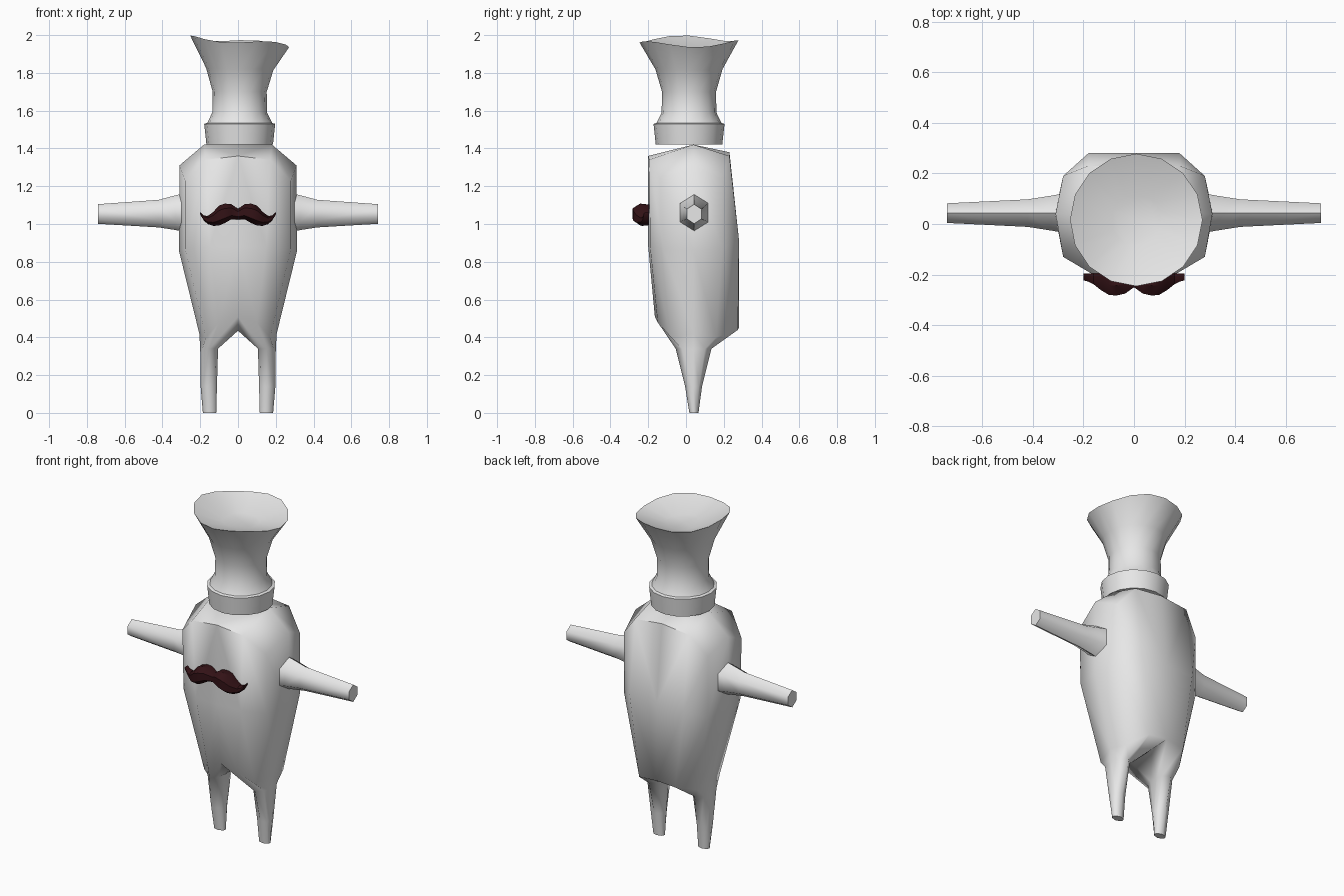
import bpy, bmesh, math
from math import sin, cos, radians, tau

if "Cube" in bpy.data.objects:
    bpy.data.objects.remove(bpy.data.objects["Cube"])


def material(name, rgb):
    m = bpy.data.materials.new(name)
    m.diffuse_color = (*rgb, 1)
    m.use_nodes = True
    m.node_tree.nodes["Principled BSDF"].inputs["Base Color"].default_value = m.diffuse_color
    return m


WHITE = material("off_white", (0.8, 0.8, 0.8))
MAROON = material("dark_maroon", (0.033, 0.006, 0.008))


def finish(name, verts, faces, mat, angle=60, mirror=False):
    bm = bmesh.new()
    vs = [bm.verts.new(v) for v in verts]
    for f in faces:
        bm.faces.new([vs[i] for i in f])
    bmesh.ops.recalc_face_normals(bm, faces=bm.faces)
    me = bpy.data.meshes.new(name)
    bm.to_mesh(me)
    bm.free()
    me.materials.append(mat)
    for p in me.polygons:
        p.use_smooth = True
    me.set_sharp_from_angle(angle=radians(angle))
    ob = bpy.data.objects.new(name, me)
    bpy.context.collection.objects.link(ob)
    if mirror:
        mod = ob.modifiers.new("mirror", "MIRROR")
        mod.use_clip = True
        mod.merge_threshold = 0.001
    return ob


def strip(a, b, n, closed=True):
    """Quads between the n-point rings starting at indices a and b."""
    return [(a + i, a + (i + 1) % n, b + (i + 1) % n, b + i)
            for i in range(n if closed else n - 1)]


def loft(rings):
    """Closed rings joined by quads, with both ends capped."""
    n = len(rings[0])
    faces = [tuple(range(n)), tuple(range((len(rings) - 1) * n, len(rings) * n))]
    for k in range(len(rings) - 1):
        faces += strip(k * n, (k + 1) * n, n)
    return [v for r in rings for v in r], faces


# Body and legs: half the torso, from the front centre round to the back centre
shoulder = [(0, -.2, 1.36), (.17, -.195, 1.34), (.28, -.13, 1.23), (.31, .04, 1.31),
            (.28, .19, 1.24), (.18, .23, 1.36), (0, .23, 1.38)]
waist = [(0, -.2, .88), (.15, -.19, .88), (.28, -.12, .87), (.313, .04, .86),
         (.28, .19, .87), (.18, .28, .92), (0, .28, .92)]
hip = [(0, -.165, .51), (.1, -.15, .48), (.17, -.08, .4), (.205, .04, .42),
       (.19, .16, .4), (.12, .275, .44), (0, .28, .45)]
crotch = [(0, .15, .44), (0, -.02, .435)]
verts = shoulder + waist + hip + crotch
faces = strip(0, 7, 7, False) + strip(7, 14, 7, False)
start = 14
leg_angles = [220, 270, 320, 0, 40, 90, 140, 165, 195]
for z, cx, rx, cy, ry in [(.34, .152, .048, .04, .095), (.14, .154, .044, .04, .045),
                          (0, .15, .036, .042, .024)]:
    new = len(verts)
    verts += [(cx + rx * cos(radians(a)), cy + ry * sin(radians(a)), z) for a in leg_angles]
    faces += strip(start, new, 9)
    start = new
faces.append(tuple(range(start, start + 9)))
# sloping top of the torso
t = len(verts)
verts += [(0, .04, 1.42), (.18, .04, 1.42)]
faces += [(0, 1, t + 1, t), (1, 2, t + 1), (2, 3, t + 1), (3, 4, t + 1),
          (4, 5, t + 1), (5, 6, t, t + 1)]
finish("body", verts, faces, WHITE, 65, True)

# Arms: tapered hexagonal tubes
rings = [[(x, .043 + .86 * r * sin(i * tau / 6), z + r * cos(i * tau / 6)) for i in range(6)]
         for x, z, r in [(.295, 1.06, .1), (.33, 1.06, .092), (.42, 1.055, .073), (.74, 1.053, .052)]]
finish("arms", *loft(rings), WHITE, 65, True)

# Chef hat: band, neck, wavy flared rim and shallow inner bowl
N = 16
rings = []
for z, r, wave in [(1.42, .176, 0), (1.53, .188, 0), (1.535, .172, 0), (1.59, .145, 0),
                   (1.70, .143, 0), (1.82, .178, .2), (1.967, .262, 1), (1.91, .1, .15)]:
    ring = []
    for i in range(N):
        a = i * tau / N
        dz = wave * (-.02 * cos(a) + .012 * cos(3 * a + 2.6))
        ring.append((.009 + r * cos(a), .016 + r * sin(a), min(2.0, z + dz)))
    rings.append(ring)
finish("chef_hat", *loft(rings), WHITE, 45)

# Moustache: x, lower z, upper z, front y
rings = []
for x, lo, hi, yf in [(0, 1.025, 1.08, -.25), (.035, 1.025, 1.105, -.275),
                      (.07, 1.005, 1.108, -.283), (.1, .992, 1.098, -.28),
                      (.13, .99, 1.065, -.262), (.16, 1.0, 1.042, -.238),
                      (.18, 1.017, 1.045, -.228), (.2, 1.05, 1.062, -.223)]:
    mid, h = (lo + hi) / 2, (hi - lo) / 2
    yb = -.195
    yc = yb + (yf - yb) * .55
    rings.append([(x, yb, mid - h * .9), (x, yc, lo), (x, yf, mid - h * .5),
                  (x, yf, mid + h * .5), (x, yc, hi), (x, yb, mid + h * .9)])
v, f = loft(rings)
finish("moustache", v, f[1:], MAROON, 35, True)
